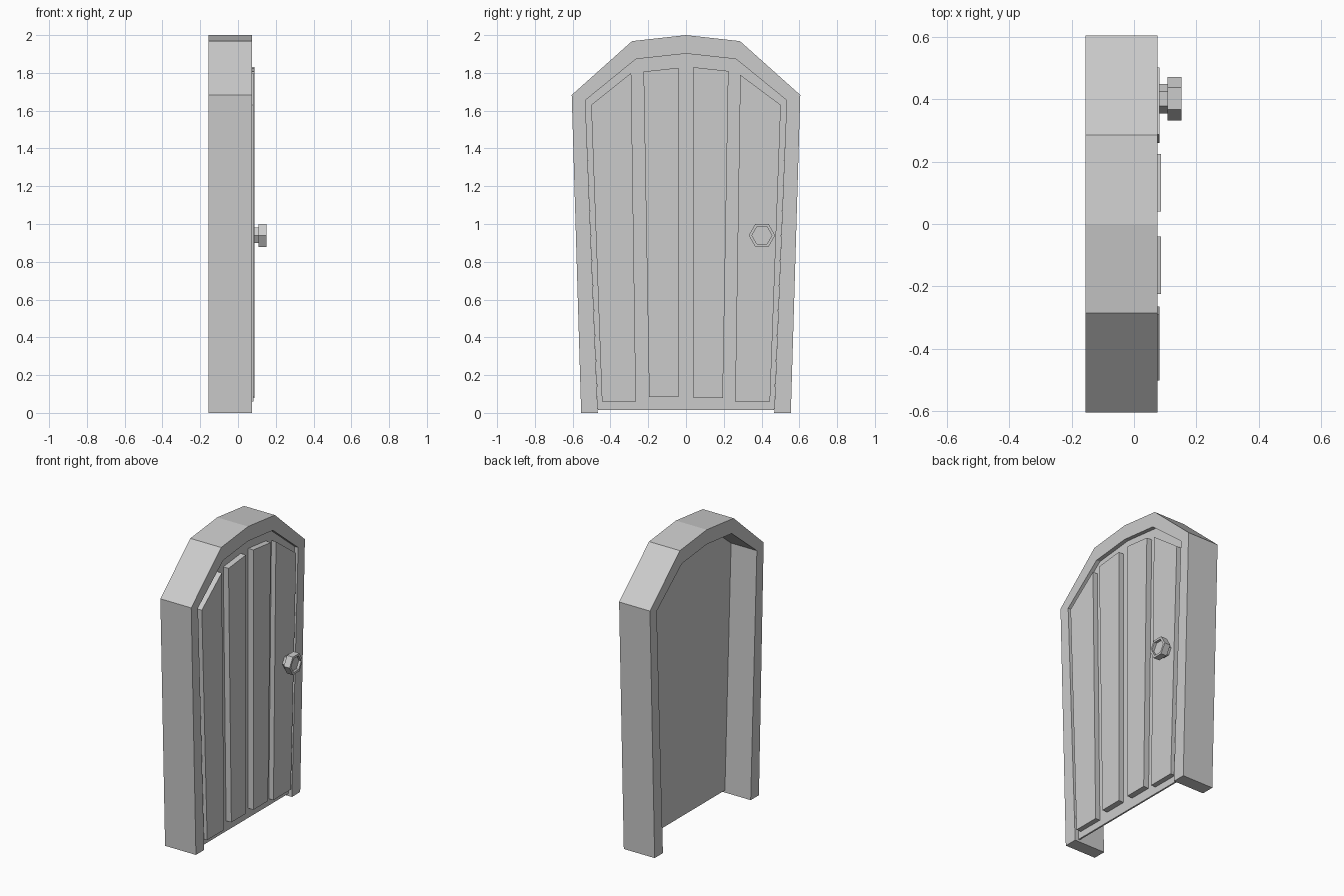
import bpy, bmesh, math

if "Cube" in bpy.data.objects:
    bpy.data.objects.remove(bpy.data.objects["Cube"])


def prism(name, profile, x0, x1):
    """Extrude a closed (y, z) profile along x from x0 to x1."""
    bm = bmesh.new()
    face = bm.faces.new([bm.verts.new((x0, y, z)) for y, z in profile])
    ext = bmesh.ops.extrude_face_region(bm, geom=[face], use_keep_orig=True)
    for v in ext["geom"]:
        if isinstance(v, bmesh.types.BMVert):
            v.co.x = x1
    bmesh.ops.recalc_face_normals(bm, faces=bm.faces)
    return finish(name, bm)


def finish(name, bm):
    mesh = bpy.data.meshes.new(name)
    bm.to_mesh(mesh)
    bm.free()
    ob = bpy.data.objects.new(name, mesh)
    bpy.context.collection.objects.link(ob)
    return ob


def arch(half):
    """Mirror a half profile, ending on the centre line, into a full arch."""
    return half + [(-y, z) for y, z in reversed(half[:-1])]


def hexagon(r):
    return [(KY + r * math.cos(i * math.pi / 3), KZ + r * math.sin(i * math.pi / 3))
            for i in range(6)]


# Arched frame, open at the bottom
outer = arch([(-0.555, 0), (-0.605, 1.683), (-0.286, 1.968), (0, 2.0)])
inner = arch([(-0.467, 0), (-0.533, 1.655), (-0.265, 1.873), (0, 1.902)])
prism("door_frame", outer + inner[::-1], -0.155, 0.075)

# Thin backing panel recessed in the frame
panel = arch([(-0.467, 0.015), (-0.533, 1.655), (-0.265, 1.873), (0, 1.902)])
prism("door_panel", panel, 0.037, 0.048)

# Four planks on the face of the door
planks = [
    ([(-0.445, 0.06), (-0.265, 0.06), (-0.29, 1.80), (-0.502, 1.63)], 0.082),
    ([(-0.195, 0.085), (-0.04, 0.085), (-0.04, 1.827), (-0.225, 1.807)], 0.087),
    ([(0.04, 0.08), (0.195, 0.08), (0.225, 1.81), (0.04, 1.83)], 0.087),
    ([(0.26, 0.06), (0.445, 0.06), (0.502, 1.63), (0.287, 1.79)], 0.082),
]
for i, (profile, front) in enumerate(planks):
    prism(f"plank_{i + 1}", profile, 0.046, front)

# Hexagonal knob: stem and head with a recessed face
KY, KZ = 0.402, 0.94
prism("knob_stem", hexagon(0.047), 0.07, 0.11)
bm = bmesh.new()
sections = [(0.07, 0.108), (0.07, 0.152), (0.053, 0.152), (0.053, 0.135)]
rings = [[bm.verts.new((x, y, z)) for y, z in hexagon(r)] for r, x in sections]
for a, b in zip(rings, rings[1:]):
    for i in range(6):
        j = (i + 1) % 6
        bm.faces.new((a[i], a[j], b[j], b[i]))
bm.faces.new(rings[0])
bm.faces.new(rings[-1])
bmesh.ops.recalc_face_normals(bm, faces=bm.faces)
finish("knob_head", bm)
